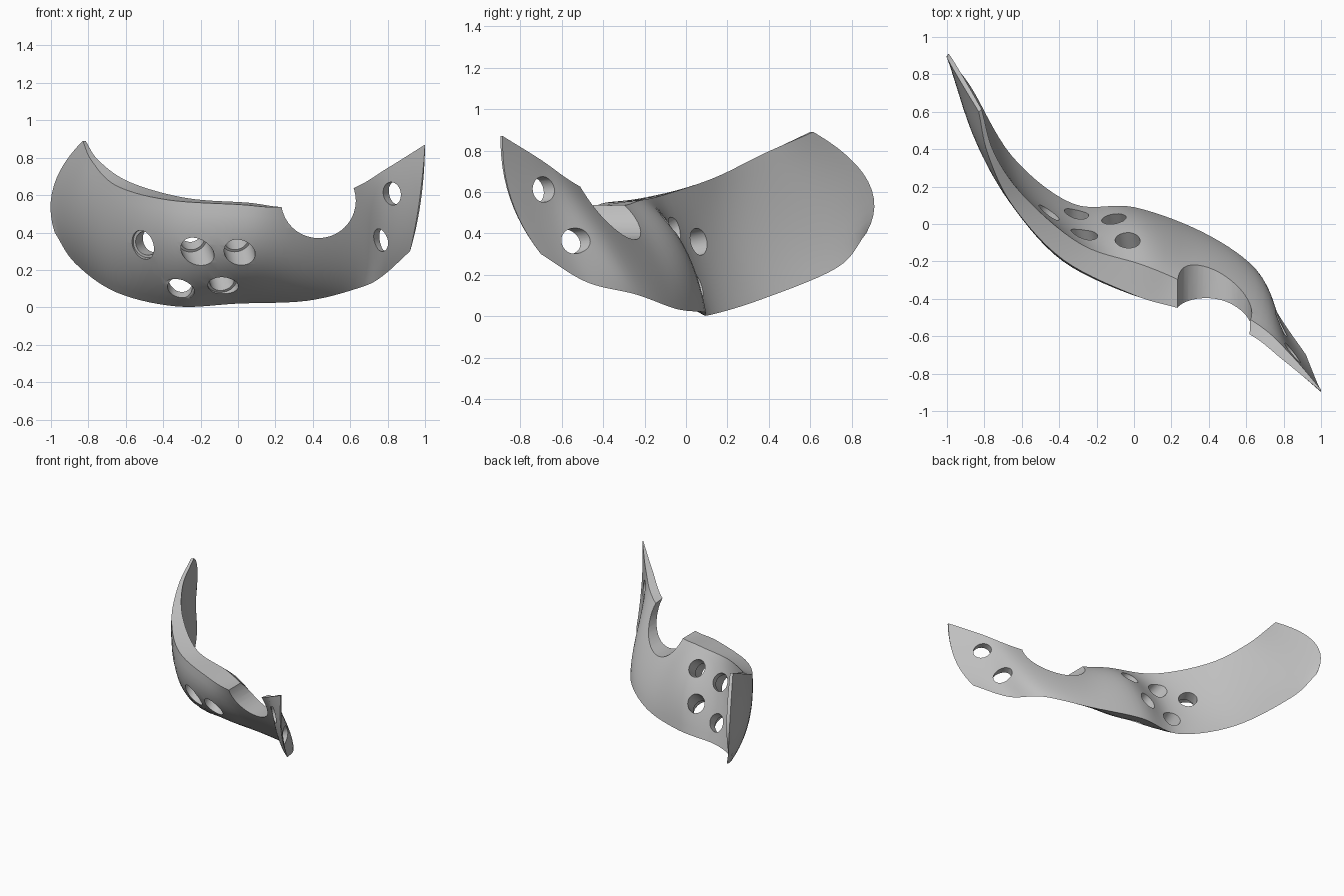
import bpy
import bmesh
from mathutils import Vector

STEPS = 7      # subdivisions between stations along the plate
ROWS = 12      # subdivisions from lower rim to upper rim

old = bpy.data.objects.get("Cube")
if old:
    bpy.data.objects.remove(old, do_unlink=True)

# Rails running along the plate, from its right end to its left end
lower_rim = [(-.98, .87, .40), (-.87, .73, .235), (-.65, .36, .08),
             (-.33, .11, .005), (0, .09, .02), (.37, -.045, .035),
             (.65, -.24, .105), (.77, -.48, .165), (.92, -.70, .30)]
front_mid = [(-.985, .86, .65), (-.87, .505, .48), (-.68, .185, .33),
             (-.38, -.14, .26), (0, -.28, .235), (.33, -.29, .235),
             (.66, -.42, .32), (.79, -.65, .43), (.97, -.85, .57)]
front_rim = [(-.83, .60, .89), (-.78, .37, .78), (-.65, .10, .65),
             (-.38, -.19, .575), (0, -.38, .55), (.27, -.46, .54),
             (.60, -.58, .63), (.80, -.73, .745), (1, -.895, .87)]
back_mid = [(-.97, .88, .65), (-.828, .555, .48), (-.605, .20, .35),
            (-.31, .00, .29), (.03, -.02, .35), (.34, -.14, .28),
            (.69, -.36, .33), (.82, -.62, .44), (.978, -.845, .57)]
back_rim = [(-.815, .615, .89), (-.745, .375, .785), (-.58, .14, .67),
            (-.28, -.11, .585), (.05, -.22, .56), (.30, -.33, .54),
            (.66, -.535, .64), (.84, -.70, .755), (1, -.885, .87)]


def smooth_rail(points):
    """Catmull-Rom curve through the points."""
    p = [Vector(q) for q in points]
    p = [2 * p[0] - p[1]] + p + [2 * p[-1] - p[-2]]
    out = []
    for a, b, c, d in zip(p, p[1:], p[2:], p[3:]):
        for i in range(STEPS):
            t = i / STEPS
            out.append(b + (c - a) * t / 2
                       + (2 * a - 5 * b + 4 * c - d) * t ** 2 / 2
                       + (3 * b - a - 3 * c + d) * t ** 3 / 2)
    return out + [p[-2]]


def arc(a, m, b, t):
    """Point on the parabola passing through a, m and b."""
    return a * (1 - t) * (1 - 2 * t) + m * 4 * t * (1 - t) + b * t * (2 * t - 1)


# Plate body: closed cross-sections lofted along the rails
bm = bmesh.new()
rings = []
for low, fm, ft, nm, nt in zip(*map(smooth_rail, (lower_rim, front_mid, front_rim,
                                                  back_mid, back_rim))):
    loop = [arc(low, fm, ft, i / ROWS) for i in range(ROWS + 1)]
    loop += [arc(low, nm, nt, i / ROWS) for i in range(ROWS, 0, -1)]
    rings.append([bm.verts.new(v) for v in loop])
for r, s in zip(rings, rings[1:]):
    for i in range(len(r)):
        j = (i + 1) % len(r)
        bm.faces.new((r[i], r[j], s[j], s[i]))
# End caps as strips between front and back surface
for r in (rings[0], rings[-1]):
    n = len(r)
    bm.faces.new((r[0], r[1], r[n - 1]))
    for i in range(1, ROWS):
        bm.faces.new((r[i], r[i + 1], r[n - i - 1], r[n - i]))
bmesh.ops.triangulate(bm, faces=bm.faces[:])
bmesh.ops.recalc_face_normals(bm, faces=bm.faces[:])
mesh = bpy.data.meshes.new("curved_plate")
bm.to_mesh(mesh)
bm.free()
plate = bpy.data.objects.new("curved_plate", mesh)
bpy.context.collection.objects.link(plate)


def cut_round(center, direction, radius, depth):
    """Drill a round opening through the plate."""
    bpy.ops.mesh.primitive_cylinder_add(vertices=40, radius=radius, depth=depth,
                                        location=center)
    cutter = bpy.context.object
    cutter.name = "hole_cutter"
    cutter.hide_render = True
    cutter.rotation_euler = Vector(direction).to_track_quat('Z', 'Y').to_euler()
    mod = plate.modifiers.new("hole", 'BOOLEAN')
    mod.operation = 'DIFFERENCE'
    mod.solver = 'EXACT'
    mod.object = cutter
    bpy.context.view_layer.objects.active = plate
    bpy.ops.object.modifier_apply(modifier=mod.name)
    bpy.data.objects.remove(cutter, do_unlink=True)


# Large rim notch
cut_round((.43, -.35, .57), (0, 1, 0), .2, .9)

# Stepped screw holes: centre and drilling direction, wider on the front
stepped_holes = [((-.475, .02, .35), (.4, .8, .2)),
                 ((-.25, -.11, .38), (-.2, .8, .5)),
                 ((-.015, -.19, .38), (-.15, .8, .55)),
                 ((-.31, .01, .12), (.05, .8, .5)),
                 ((-.09, -.06, .16), (-.15, .75, .65))]
for center, direction in stepped_holes:
    cut_round(center, direction, .066, .6)
    outward = -Vector(direction).normalized()
    cut_round(Vector(center) + outward * .18, direction, .08, .3)

# Plain screw holes at the left end
for center in ((.835, -.71, .61), (.765, -.57, .36)):
    cut_round(center, (.5, .85, .1), .062, .6)

# Single grey material
grey = bpy.data.materials.new("plain_grey")
grey.use_nodes = True
colour = (.52, .52, .52, 1)
grey.diffuse_color = colour
grey.node_tree.nodes["Principled BSDF"].inputs["Base Color"].default_value = colour
plate.data.materials.clear()
plate.data.materials.append(grey)

bpy.ops.object.select_all(action='DESELECT')
plate.select_set(True)
bpy.context.view_layer.objects.active = plate
bpy.ops.object.shade_smooth_by_angle(angle=.6)
